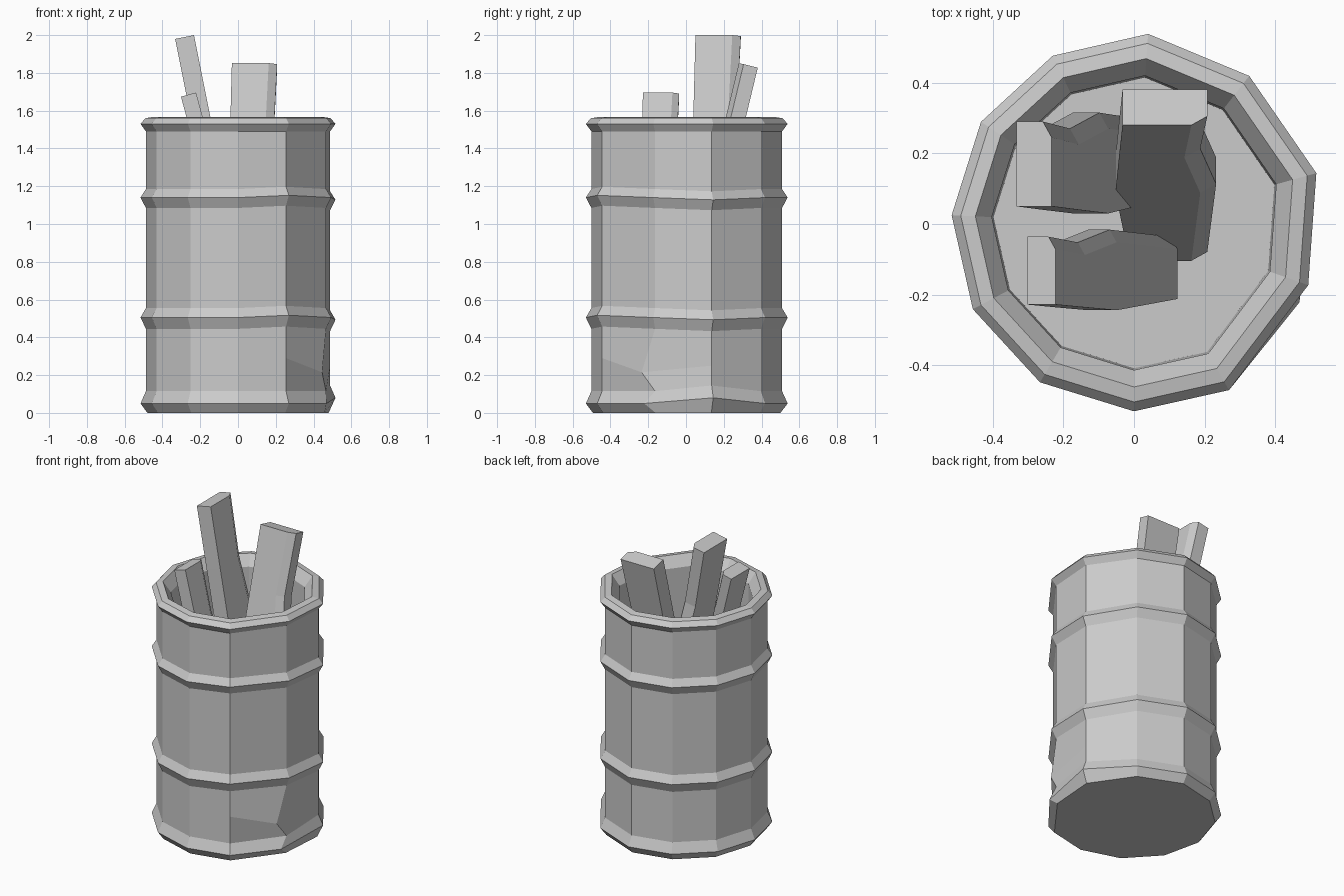
import bpy
import bmesh
from math import radians
from mathutils import Matrix, Vector

cube = bpy.data.objects.get("Cube")
if cube:
    bpy.data.objects.remove(cube, do_unlink=True)

grey = bpy.data.materials.new("plain_grey")
grey.use_nodes = True
colour = (0.6, 0.6, 0.6, 1)
grey.diffuse_color = colour
grey.node_tree.nodes["Principled BSDF"].inputs["Base Color"].default_value = colour


def loft(name, rings):
    """Skin closed rings of points and cap both ends."""
    bm = bmesh.new()
    rows = [[bm.verts.new(p) for p in ring] for ring in rings]
    n = len(rows[0])
    for a, b in zip(rows, rows[1:]):
        for i in range(n):
            j = (i + 1) % n
            bm.faces.new((a[i], a[j], b[j], b[i]))
    bm.faces.new(rows[0])
    bm.faces.new(rows[-1])
    bmesh.ops.recalc_face_normals(bm, faces=bm.faces)
    mesh = bpy.data.meshes.new(name)
    bm.to_mesh(mesh)
    bm.free()
    mesh.materials.append(grey)
    obj = bpy.data.objects.new(name, mesh)
    bpy.context.collection.objects.link(obj)
    return obj


# Drum: uneven eleven-sided outline, counter-clockwise from the front
outline = [(0, -.53), (.269, -.47), (.493, -.173), (.516, .144),
           (.326, .419), (.04, .538), (-.23, .476), (-.433, .289),
           (-.516, .025), (-.456, -.241), (-.266, -.448)]
FRONT_LEFT, DENT, SIDE = 1, 2, 3

# Drum profile: scale of the outline and height, up the outside, down the inside
profile = [(.93, 0), (1, .05), (.945, .115),
           (.945, .25),
           (.945, .445), (1, .505), (.945, .555),
           (.945, 1.085), (1, 1.14), (.945, 1.185),
           (.945, 1.49), (1, 1.53), (.95, 1.56),
           (.87, 1.567), (.78, 1.5), (.77, .12)]

rings = [[Vector((x * s, y * s, z)) for x, y in outline] for s, z in profile]

# Slightly bent ribs
for ring in rings[4:10]:
    ring[FRONT_LEFT].z += .012
    ring[SIDE].z -= .012
for ring in rings[1:3]:
    ring[SIDE].z += .03

# Dent low on the left front corner
rings[3][FRONT_LEFT].z = .29
rings[3][DENT] = Vector((.445, -.235, .215))
rings[1][DENT].xy = (.468, -.222)

loft("drum", rings)


# Planks: one chipped board shape, leaning inside the drum
def plank(name, top, slope, turn, size=1):
    rows = []
    for t, low, high in ((0, -.12, .12), (.24, -.13, .10),
                         (.5, -.14, .145), (1, -.10, .12)):
        section = [(-.05, low), (.05, low), (.05, high - .045),
                   (.025, high), (-.05, high)]
        drop = 1.6 * t
        rows.append([Vector((x + drop * slope, y, x * slope - drop)) * size
                     for x, y in section])
    place = Matrix.Translation(top) @ Matrix.Rotation(radians(turn), 4, 'Z')
    return loft(name, [[place @ p for p in row] for row in rows])


plank("tall_plank", (-.283, .17, 1.99), .2, 0)
plank("short_plank", (-.262, -.132, 1.685), .27, 0, .8)
plank("back_plank", (.0875, .33, 1.84), .24, -90)
